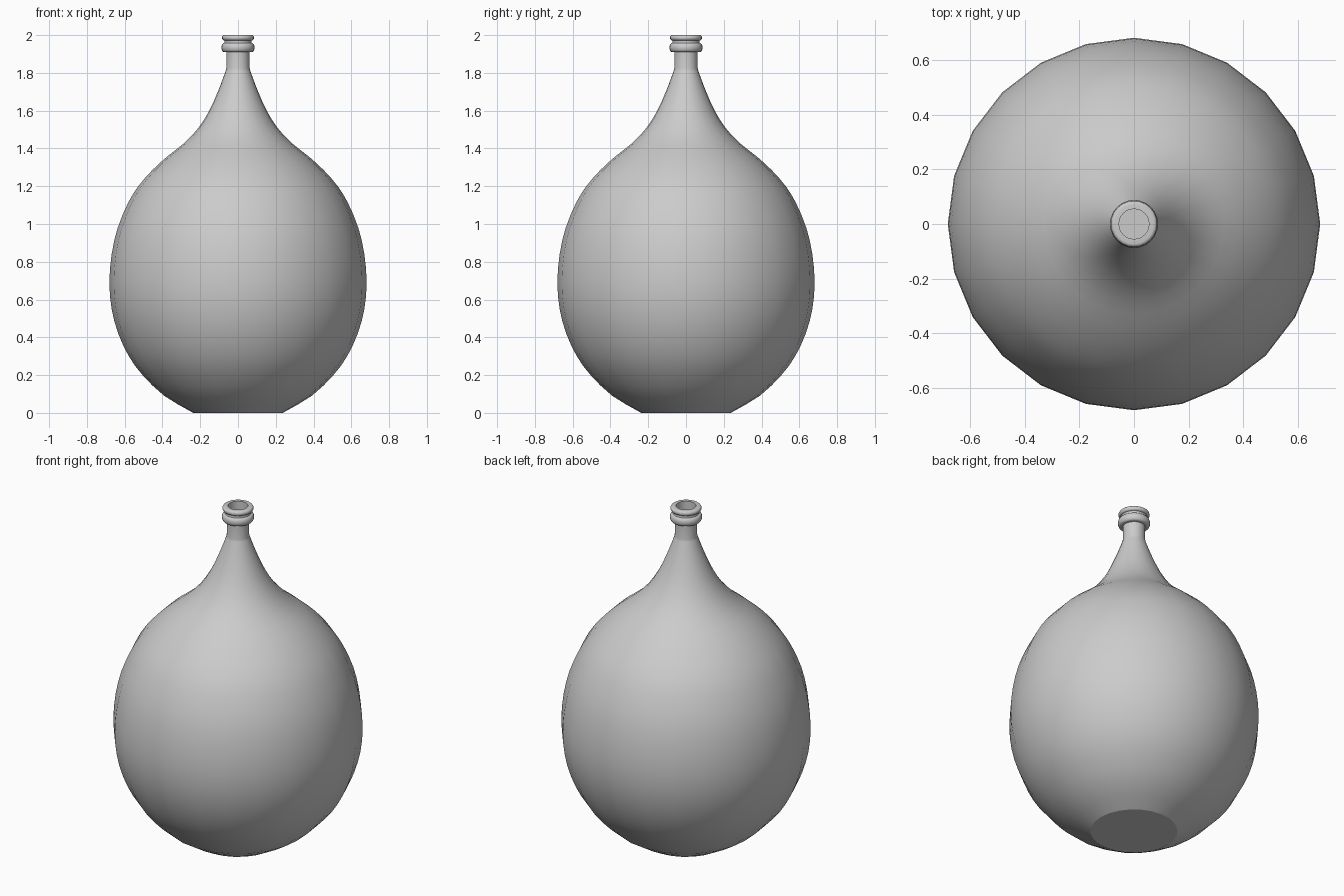
import bpy, bmesh, math
from mathutils import Vector

if "Cube" in bpy.data.objects:
    bpy.data.objects.remove(bpy.data.objects["Cube"])

SIDES = 24


def smooth_profile(pts, steps):
    """Catmull-Rom subdivision of (radius, z) points."""
    v = [Vector(p) for p in pts]
    v = [2 * v[0] - v[1]] + v + [2 * v[-1] - v[-2]]
    out = []
    for a, b, c, d in zip(v, v[1:], v[2:], v[3:]):
        for s in range(steps):
            t = s / steps
            out.append(0.5 * (2 * b + (c - a) * t + (2 * a - 5 * b + 4 * c - d) * t * t
                              + (3 * b - a - 3 * c + d) * t ** 3))
    return out + [v[-2]]


def bead(r, z, w, h, n=8):
    """Half-round bulge from bottom to top, for a lip ring."""
    return [(r + w * math.cos(a), z + h * math.sin(a))
            for a in (-math.pi / 2 + math.pi * i / n for i in range(n + 1))]


def lathe(name, profile, angle, cap_bottom=False):
    bm = bmesh.new()
    rings = [[bm.verts.new((r * math.cos(2 * math.pi * i / SIDES),
                            r * math.sin(2 * math.pi * i / SIDES), z))
              for i in range(SIDES)] for r, z in profile]
    for lo, hi in zip(rings, rings[1:]):
        for i in range(SIDES):
            j = (i + 1) % SIDES
            bm.faces.new((lo[i], lo[j], hi[j], hi[i]))
    if cap_bottom:
        bm.faces.new(rings[0][::-1])
    mesh = bpy.data.meshes.new(name)
    bm.to_mesh(mesh)
    bm.free()
    ob = bpy.data.objects.new(name, mesh)
    bpy.context.collection.objects.link(ob)
    bpy.ops.object.select_all(action='DESELECT')
    ob.select_set(True)
    bpy.context.view_layer.objects.active = ob
    bpy.ops.object.shade_smooth_by_angle(angle=math.radians(angle))
    return ob


# Round body with flat base, sweeping up into the neck
body = [(.237, 0), (.39, .09), (.505, .2), (.578, .3), (.634, .42), (.669, .55),
        (.681, .69), (.669, .84), (.637, .98), (.583, 1.11), (.528, 1.2),
        (.455, 1.284), (.375, 1.357), (.285, 1.428), (.21, 1.508), (.152, 1.6),
        (.107, 1.7), (.08, 1.77), (.064, 1.815)]
lathe("bottle_body", smooth_profile(body, 2), 25, cap_bottom=True)

# Straight neck, two lip beads, flat rim and inner bore
neck = [(.064, 1.815), (.061, 1.83), (.061, 1.91)]
neck += bead(.073, 1.934, .015, .024)
neck += [(.071, 1.966)]
neck += bead(.073, 1.986, .012, .014)
neck += [(.055, 2.0), (.055, 1.82)]
lathe("bottle_neck", neck, 35)
